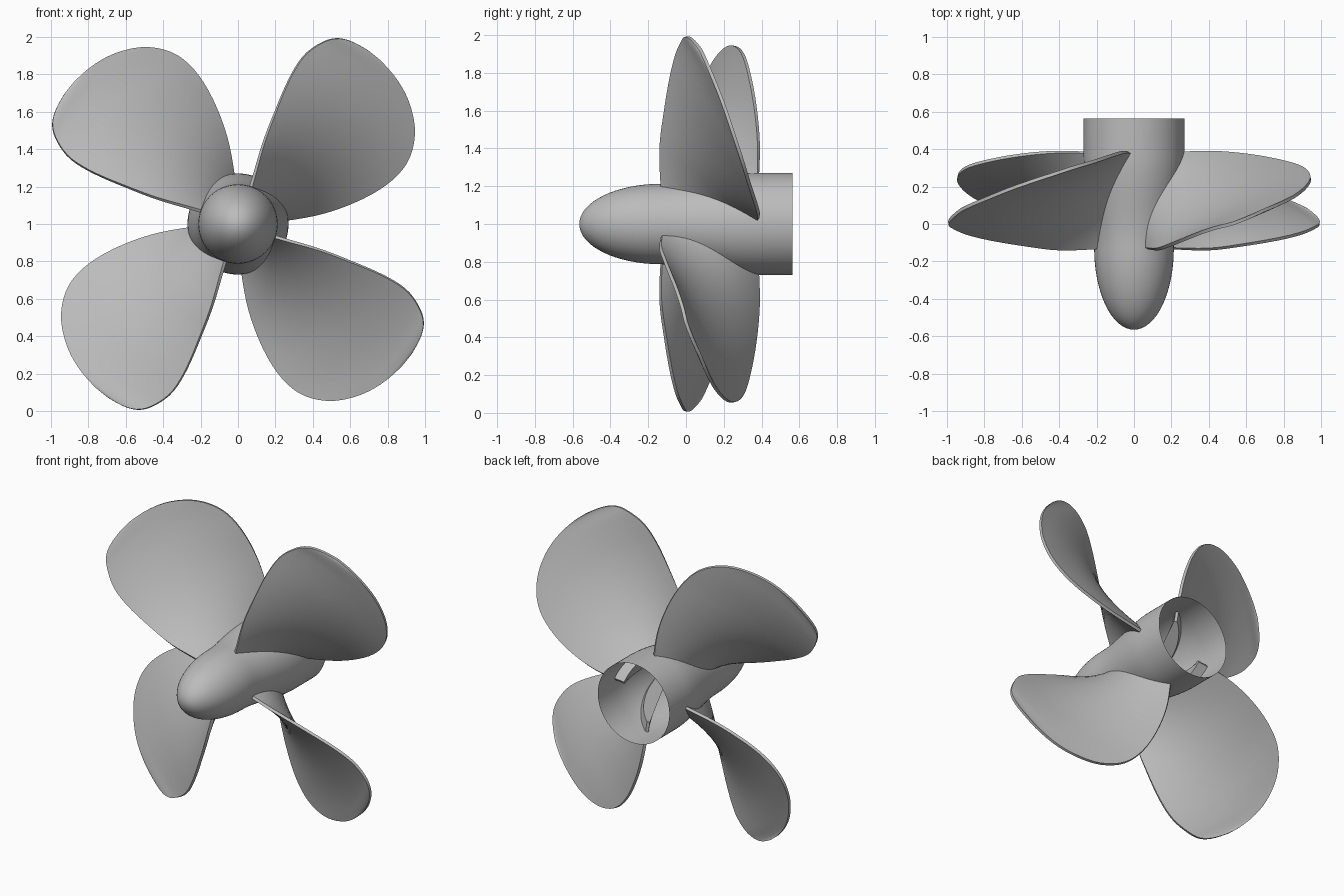
import bpy, bmesh
from math import sin, cos, pi, radians, sqrt

if "Cube" in bpy.data.objects:
    bpy.data.objects.remove(bpy.data.objects["Cube"])

GREY = (0.5, 0.5, 0.5, 1.0)
metal = bpy.data.materials.new("grey metal")
metal.use_nodes = True
metal.diffuse_color = GREY
bsdf = next(n for n in metal.node_tree.nodes if n.type == "BSDF_PRINCIPLED")
bsdf.inputs["Base Color"].default_value = GREY
AXIS = (0, 0, 1)


def mesh_from_rings(name, rings, caps):
    """Skin a list of closed vertex rings into a mesh."""
    bm = bmesh.new()
    loops = [[bm.verts.new(p) for p in ring] for ring in rings]
    for a, b in zip(loops, loops[1:]):
        for i in range(len(a)):
            j = (i + 1) % len(a)
            bm.faces.new((a[i], a[j], b[j], b[i]))
    if caps:
        bm.faces.new(loops[0])
        bm.faces.new(loops[-1])
    bmesh.ops.remove_doubles(bm, verts=bm.verts, dist=1e-5)
    bmesh.ops.recalc_face_normals(bm, faces=bm.faces)
    mesh = bpy.data.meshes.new(name)
    bm.to_mesh(mesh)
    bm.free()
    mesh.materials.append(metal)
    return mesh


def add_object(name, mesh, turn=0.0):
    ob = bpy.data.objects.new(name, mesh)
    bpy.context.collection.objects.link(ob)
    ob.location = AXIS
    ob.rotation_euler = (0, turn, 0)
    bpy.ops.object.select_all(action="DESELECT")
    ob.select_set(True)
    bpy.context.view_layer.objects.active = ob
    bpy.ops.object.shade_smooth_by_angle(angle=radians(35))
    return ob


def smooth_rows(rows, steps):
    """Catmull-Rom resampling of rows of numbers."""
    pts = [rows[0]] + rows + [rows[-1]]
    out = []
    for k in range(len(rows) - 1):
        for s in range(steps):
            t = s / steps
            out.append([0.5 * (2 * b + (c - a) * t + (2 * a - 5 * b + 4 * c - d) * t**2
                               + (3 * b - a - 3 * c + d) * t**3)
                        for a, b, c, d in zip(*pts[k:k + 4])])
    return out + [rows[-1]]


# Hub: elliptical nose, gentle flare, open cylindrical tail
SEGS, NOSE_R, TAIL_R, FRONT = 72, 0.213, 0.27, -0.13
profile = []
for i in range(17):
    a = pi / 2 * i / 16
    profile.append((FRONT - 0.435 * cos(a), NOSE_R * sin(a)))
for i in range(1, 13):
    t = i / 12
    profile.append((FRONT + 0.5 * t, NOSE_R + (TAIL_R - NOSE_R) * t * t * (3 - 2 * t)))
profile.append((0.565, TAIL_R))
hub_rings = [[(r * cos(2 * pi * j / SEGS), y, r * sin(2 * pi * j / SEGS))
              for j in range(SEGS)] for y, r in profile]
add_object("hub", mesh_from_rings("hub", hub_rings, False))

# Blade stations: radius, leading angle and depth, trailing angle and depth
STATIONS = [
    [0.20, 71, -0.13, 5, 0.38],
    [0.42, 72.5, -0.135, 7, 0.385],
    [0.63, 71.6, -0.11, 10.7, 0.367],
    [0.82, 70.5, -0.08, 15, 0.335],
    [0.96, 68.7, -0.05, 20, 0.30],
    [1.06, 65.5, -0.02, 27, 0.25],
    [1.12, 62.3, 0.0, 35, 0.195],
    [1.148, 58.5, 0.03, 42, 0.145],
    [1.16, 53, 0.075, 49, 0.10],
]
CHORD, EDGE, PITCH = 18, 0.009, 0.42


def blade_point(station, s, back):
    """Point on the helical section; the back face bulges towards the root."""
    r, lead, y_lead, trail, y_trail = station
    angle = radians(lead + (trail - lead) * s)
    y = y_lead + (y_trail - y_lead) * s
    off = -EDGE
    if back:
        fade = max(0, 1 - (r - 0.2) / 0.96) ** 1.5
        off = EDGE + 0.07 * fade * 4 * s * (1 - s)
    slope = PITCH / r
    n = off / sqrt(1 + slope * slope)
    return (r * cos(angle) - n * slope * sin(angle), y + n,
            r * sin(angle) + n * slope * cos(angle))


blade_rings = []
for station in smooth_rows(STATIONS, 4):
    front = [blade_point(station, i / CHORD, False) for i in range(CHORD + 1)]
    back = [blade_point(station, i / CHORD, True) for i in reversed(range(CHORD + 1))]
    blade_rings.append(front + back)
blade_mesh = mesh_from_rings("blade", blade_rings, True)

# Four blades around the hub
for place, quarter in (("upper_left", 0), ("upper_right", 3),
                       ("lower_right", 2), ("lower_left", 1)):
    add_object(place + "_blade", blade_mesh, quarter * pi / 2)
